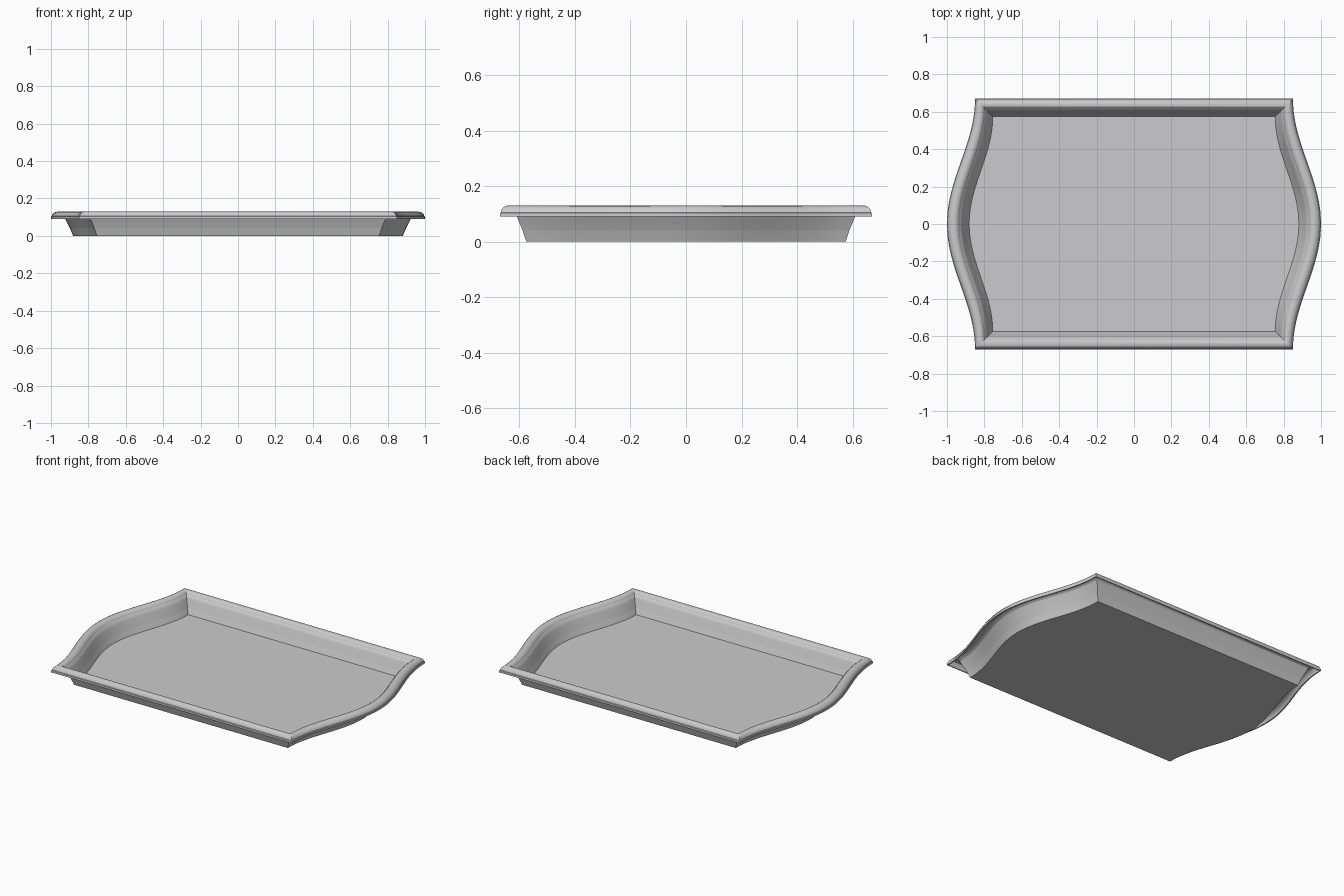
import bpy, bmesh, math

cube = bpy.data.objects.get("Cube")
if cube:
    bpy.data.objects.remove(cube, do_unlink=True)

# One light grey material
grey = bpy.data.materials.new("light_grey")
grey.use_nodes = True
colour = (0.6, 0.6, 0.61, 1)
grey.diffuse_color = colour
grey.node_tree.nodes["Principled BSDF"].inputs["Base Color"].default_value = colour

SEGMENTS = 40


def outline(inset):
    """Plan outline: straight front and back, S-curved bulging ends."""
    depth, corner, bulge = 0.67 - inset, 0.85 - inset, 1.0 - 1.25 * inset
    right = []
    for i in range(SEGMENTS + 1):
        t = 2 * i / SEGMENTS - 1
        x = corner + (bulge - corner) * (1 + math.cos(math.pi * t)) / 2
        right.append((x, depth * t))
    return right + [(-x, -y) for x, y in right]


# Cross-section as (inset, height): floor, inner wall, rolled rim, underside, outer wall
profile = [
    (0.095, 0.008), (0.052, 0.112), (0.047, 0.121), (0.040, 0.127), (0.030, 0.130),
    (0.020, 0.128), (0.011, 0.122), (0.005, 0.113), (0.003, 0.105), (0.0, 0.103),
    (0.0, 0.090), (0.006, 0.090), (0.010, 0.108), (0.020, 0.120), (0.032, 0.123),
    (0.045, 0.117), (0.058, 0.106), (0.065, 0.090), (0.095, 0.0),
]

# Tray shell: sweep the cross-section round the outline
bm = bmesh.new()
rings = [[bm.verts.new((x, y, z)) for x, y in outline(d)] for d, z in profile]
for a, b in zip(rings, rings[1:]):
    for i in range(len(a)):
        j = (i + 1) % len(a)
        bm.faces.new((a[i], a[j], b[j], b[i]))

# Floor top and base, as strips from end to end
for ring in (rings[0], rings[-1]):
    n = len(ring)
    for i in range(SEGMENTS):
        bm.faces.new((ring[i], ring[i + 1], ring[n - 2 - i], ring[n - 1 - i]))

bmesh.ops.recalc_face_normals(bm, faces=bm.faces)
mesh = bpy.data.meshes.new("tray")
bm.to_mesh(mesh)
bm.free()
mesh.materials.append(grey)
tray = bpy.data.objects.new("tray", mesh)
bpy.context.collection.objects.link(tray)

# Smooth roll and curves, crisp corners
bpy.ops.object.select_all(action="DESELECT")
tray.select_set(True)
bpy.context.view_layer.objects.active = tray
bpy.ops.object.shade_smooth_by_angle(angle=math.radians(35))
